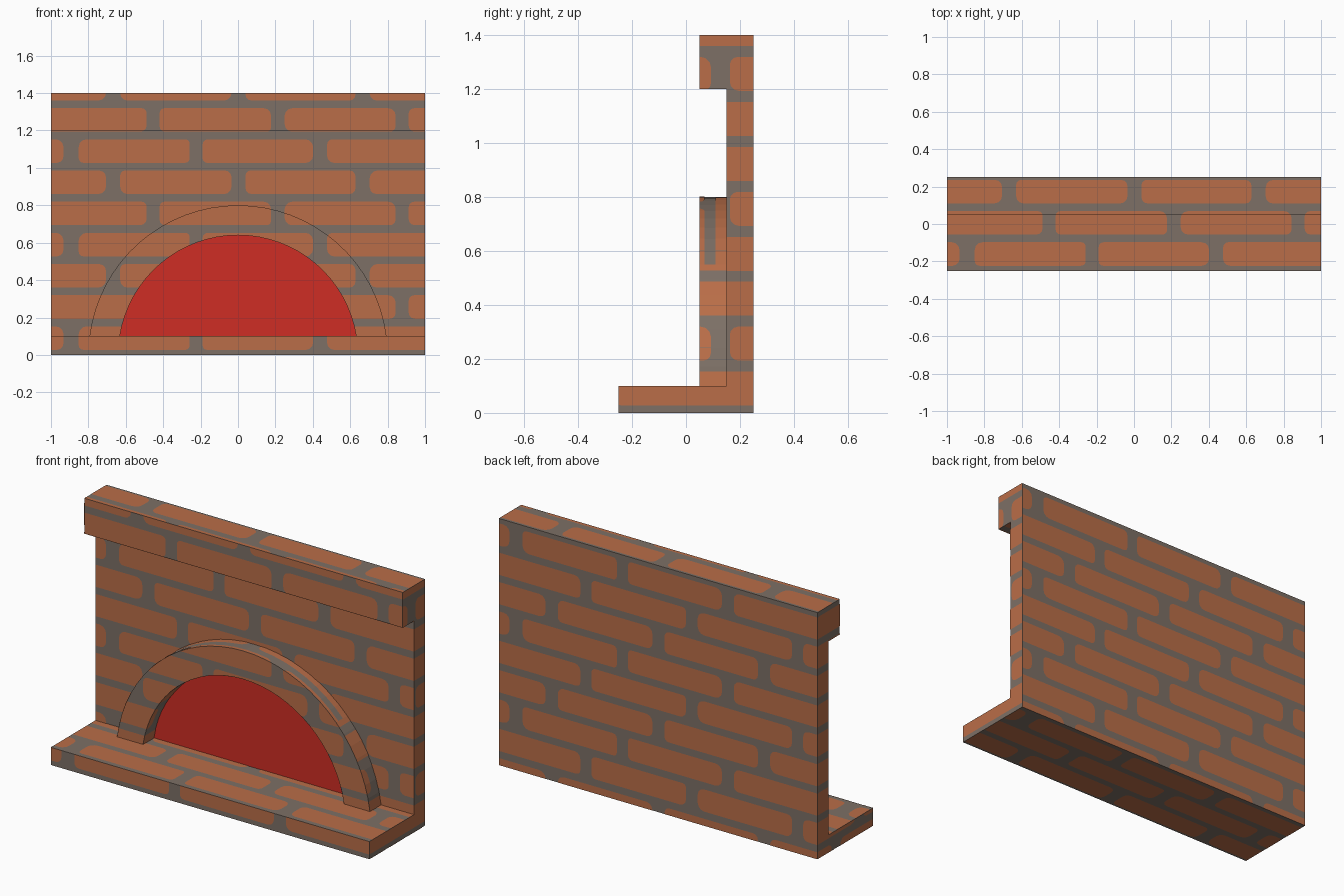
import bpy, bmesh, math, random
from mathutils import Vector

if "Cube" in bpy.data.objects:
    bpy.data.objects.remove(bpy.data.objects["Cube"])

random.seed(4)


def material(name, rgb):
    m = bpy.data.materials.new(name)
    m.diffuse_color = (*rgb, 1)
    m.use_nodes = True
    m.node_tree.nodes["Principled BSDF"].inputs["Base Color"].default_value = m.diffuse_color
    return m


MORTAR = material("mortar_grey", (0.205, 0.162, 0.133))
BRICK = material("brick_orange", (0.49, 0.155, 0.065))
RED = material("fire_red", (0.62, 0.027, 0.018))

PERIOD, PITCH = 2 / 3, 1 / 6           # brick spacing along and across courses
JOINTS = (0.0, 0.44, 0.213)            # joint position of each course, bottom to top
LIFT = 0.0012                          # brick faces sit just proud of the mortar


def frame(n):
    """Flat mapping of a face: axis and its u, v axes with sign and offset."""
    a = max(range(3), key=lambda i: abs(n[i]))
    s = 1 if (n[a] > 0) != (a == 1) else -1
    iu, iv = ((1, 2), (0, 2), (0, 1))[a]
    ou = 0.75 if a == 0 else 0.0
    ov, base = (0.25, 0.0) if a == 2 else (0.0, 1.4)
    if s > 0:
        return iu, iv, lambda p: (p[iu] + ou, p[iv] + ov)
    return iu, iv, lambda p: (-p[iu] + ou, base - p[iv] + ov)


def brick_outline(j, k):
    """Rounded brick in course j, position k."""
    rnd = random.Random(j % 3 * 17 + k % 3 * 5)
    u0 = JOINTS[j % 3] + k * PERIOD + 0.03 + rnd.uniform(0, 0.012)
    u1 = JOINTS[j % 3] + (k + 1) * PERIOD - 0.03 - rnd.uniform(0, 0.012)
    v0 = 0.36 + j * PITCH
    v1 = v0 + 0.126
    pts = []
    for cu, cv, start in ((u1, v1, 0), (u0, v1, 90), (u0, v0, 180), (u1, v0, 270)):
        r = rnd.uniform(0.022, 0.042)
        du, dv = (-1 if cu == u1 else 1), (-1 if cv == v1 else 1)
        for a in (0, 30, 60, 90):
            t = math.radians(start + a)
            pts.append((cu + r * (du + math.cos(t)), cv + r * (dv + math.sin(t))))
    return pts


def clip(poly, region):
    """Clip a polygon to a convex counter-clockwise region."""
    for a, b in zip(region, region[1:] + region[:1]):
        def side(p):
            return (b[0] - a[0]) * (p[1] - a[1]) - (b[1] - a[1]) * (p[0] - a[0])
        out = []
        for p, q in zip(poly, poly[1:] + poly[:1]):
            sp, sq = side(p), side(q)
            if sp >= 0:
                out.append(p)
            if sp * sq < 0:
                t = sp / (sp - sq)
                out.append((p[0] + t * (q[0] - p[0]), p[1] + t * (q[1] - p[1])))
        poly = out
        if len(poly) < 3:
            return []
    return poly


def lay_bricks(bm):
    """Cover every face with brick faces cut to its outline."""
    bm.normal_update()
    for f in list(bm.faces):
        n, p0 = f.normal.copy(), f.verts[0].co.copy()
        iu, iv, to_uv = frame(n)
        ax = 3 - iu - iv
        ou, ov = to_uv((0, 0, 0))
        sign = 1 if to_uv((1, 1, 1))[0] > ou else -1
        region = [to_uv(v.co) for v in f.verts]
        area = sum(a[0] * b[1] - b[0] * a[1] for a, b in zip(region, region[1:] + region[:1]))
        if area < 0:
            region.reverse()
        us, vs = [p[0] for p in region], [p[1] for p in region]
        for j in range(math.floor((min(vs) - 0.36) / PITCH) - 1, math.ceil((max(vs) - 0.36) / PITCH) + 1):
            for k in range(math.floor(min(us) / PERIOD) - 2, math.ceil(max(us) / PERIOD) + 1):
                poly = clip(brick_outline(j, k), region)
                if not poly:
                    continue
                pts = []
                for u, v in poly:
                    p = Vector((0, 0, 0))
                    p[iu], p[iv] = sign * (u - ou), sign * (v - ov)
                    p[ax] = p0[ax] - (n[iu] * (p[iu] - p0[iu]) + n[iv] * (p[iv] - p0[iv])) / n[ax]
                    pts.append(bm.verts.new(p + n * LIFT))
                face = bm.faces.new(pts)
                face.normal_update()
                if face.normal.dot(n) < 0:
                    face.normal_flip()
                face.material_index = 1


def finish(name, bm, *mats):
    me = bpy.data.meshes.new(name)
    bm.to_mesh(me)
    bm.free()
    for m in mats:
        me.materials.append(m)
    ob = bpy.data.objects.new(name, me)
    bpy.context.collection.objects.link(ob)


def brick_box(name, y0, y1, z0, z1, hidden_ends=False):
    bm = bmesh.new()
    bmesh.ops.create_cube(bm, size=1)
    for v in bm.verts:
        v.co = (v.co.x * 2, y0 + (v.co.y + 0.5) * (y1 - y0), z0 + (v.co.z + 0.5) * (z1 - z0))
    bm.normal_update()
    if hidden_ends:
        bmesh.ops.delete(bm, geom=[f for f in bm.faces if abs(f.normal.z) > 0.9], context='FACES_ONLY')
    lay_bricks(bm)
    finish(name, bm, MORTAR, BRICK)


def arc(r, y, steps=32):
    """Arc about the floor centre, starting and ending on the hearth top."""
    a0 = math.asin(0.1 / r)
    angles = [a0 + (math.pi - 2 * a0) * i / steps for i in range(steps + 1)]
    return [Vector((r * math.cos(a), y, r * math.sin(a))) for a in angles]


# Hearth slab, wall and mantel
brick_box("hearth", -0.25, 0.25, 0, 0.1)
brick_box("wall", 0.15, 0.25, 0.1, 1.2, hidden_ends=True)
brick_box("mantel", 0.05, 0.25, 1.2, 1.4)

# Arch surround: front ring, outer rim and inner rim
bm = bmesh.new()
of, ob_, inf, inb = (
    [bm.verts.new(p) for p in arc(r, y)] for r, y in ((0.8, 0.05), (0.8, 0.15), (0.64, 0.05), (0.64, 0.15)))
for i in range(len(of) - 1):
    for a, b in ((inf, of), (of, ob_), (inb, inf)):
        bm.faces.new((a[i], b[i], b[i + 1], a[i + 1]))
lay_bricks(bm)
finish("arch_surround", bm, MORTAR, BRICK)

# Red fire opening
bm = bmesh.new()
bm.faces.new([bm.verts.new(p) for p in reversed(arc(0.64, 0.147))])
bm.normal_update()
for f in bm.faces:
    if f.normal.y > 0:
        f.normal_flip()
finish("fire_opening", bm, RED)
